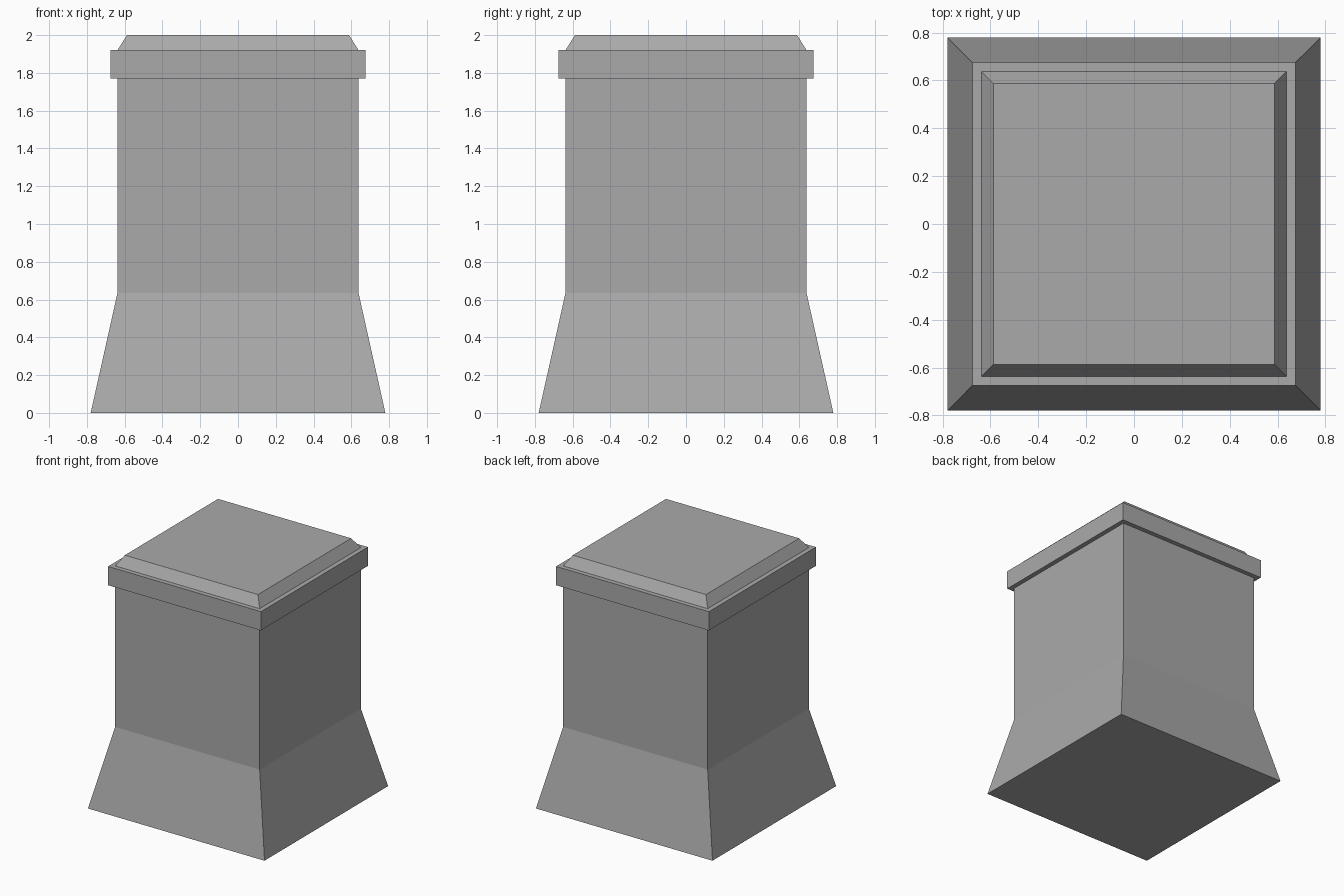
import bpy
import bmesh

cube = bpy.data.objects.get("Cube")
if cube:
    bpy.data.objects.remove(cube, do_unlink=True)

stone = bpy.data.materials.new("grey stone")
stone.use_nodes = True
GREY = (0.4, 0.4, 0.4, 1)
stone.diffuse_color = GREY
stone.node_tree.nodes["Principled BSDF"].inputs["Base Color"].default_value = GREY


def square_stack(name, profile):
    """Closed solid of square sections, from (half width, height) pairs."""
    bm = bmesh.new()
    rings = [[bm.verts.new((sx * w, sy * w, z))
              for sx, sy in ((-1, -1), (1, -1), (1, 1), (-1, 1))]
             for w, z in profile]
    bm.faces.new(rings[0][::-1])
    bm.faces.new(rings[-1])
    for low, high in zip(rings, rings[1:]):
        for i in range(4):
            j = (i + 1) % 4
            bm.faces.new((low[i], low[j], high[j], high[i]))
    mesh = bpy.data.meshes.new(name)
    bm.to_mesh(mesh)
    bm.free()
    mesh.materials.append(stone)
    obj = bpy.data.objects.new(name, mesh)
    bpy.context.collection.objects.link(obj)
    return obj


# Flared foot, straight shaft, overhanging band and bevelled cap in one solid
square_stack("pedestal", [
    (0.78, 0), (0.638, 0.635), (0.638, 1.77),
    (0.675, 1.77), (0.675, 1.92), (0.638, 1.92), (0.588, 2),
])
